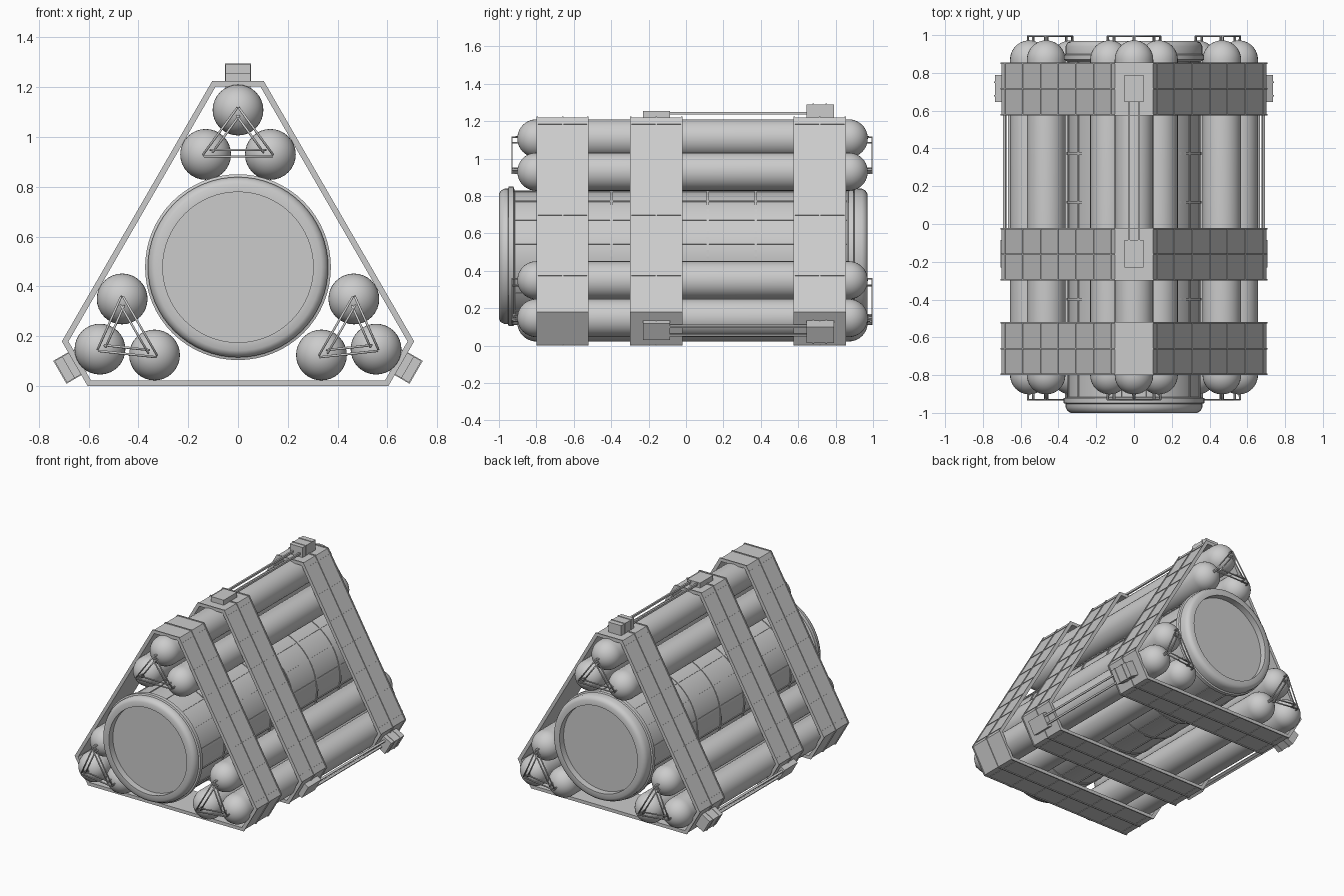
import bpy
import bmesh
from math import radians, cos, sin, pi
from mathutils import Matrix, Vector

if "Cube" in bpy.data.objects:
    bpy.data.objects.remove(bpy.data.objects["Cube"])

AXIS_Z = 0.468          # centre of the three-fold frame
CORE_Z = 0.477          # centre of the main drum
SIDE, CORNER = 0.463, 0.752   # distances from the centre to long and short band faces
TANK_R = 0.102
FRONT, BACK = -0.80, 0.87     # straight part of the tanks


def turn(degrees):
    """Frame centred on the long axis, turned around it."""
    return Matrix.Translation((0, 0, AXIS_Z)) @ Matrix.Rotation(radians(degrees), 4, 'Y')


CORNERS = {"top": turn(0), "left": turn(120), "right": turn(-120)}


def finish(name, bm, smooth=False):
    bmesh.ops.remove_doubles(bm, verts=bm.verts, dist=1e-5)
    bmesh.ops.recalc_face_normals(bm, faces=bm.faces)
    mesh = bpy.data.meshes.new(name)
    bm.to_mesh(mesh)
    bm.free()
    obj = bpy.data.objects.new(name, mesh)
    bpy.context.collection.objects.link(obj)
    if smooth:
        bpy.ops.object.select_all(action='DESELECT')
        obj.select_set(True)
        bpy.context.view_layer.objects.active = obj
        bpy.ops.object.shade_smooth_by_angle(angle=radians(35))
    return obj


def lathe(bm, profile, x, z, segments):
    """Spin (radius, y) points around a line parallel to y."""
    verts = [bm.verts.new((x + r, y, z)) for r, y in profile]
    edges = [bm.edges.new(pair) for pair in zip(verts, verts[1:])]
    bmesh.ops.spin(bm, geom=verts + edges, cent=(x, 0, z), axis=(0, 1, 0),
                   angle=2 * pi, steps=segments, use_merge=True)


def box(bm, low, high, frame=Matrix()):
    low, high = Vector(low), Vector(high)
    size = Matrix.Diagonal((high - low).to_4d())
    size[3][3] = 1
    bmesh.ops.create_cube(bm, size=1, matrix=frame @ Matrix.Translation((low + high) / 2) @ size)


def outline(inset):
    """Triangle with cut corners, moved inward by the inset."""
    a, b = SIDE - inset, CORNER - inset
    w = (a - b * 0.5) / cos(radians(30))
    return [turn(angle) @ Vector((x, 0, b)) for angle in (0, 120, 240) for x in (-w, w)]


def hoop(bm, y0, y1, outer, inner):
    """Closed band following the outline."""
    section = ((outer, y0), (outer, y1), (inner, y1), (inner, y0))
    loops = [[bm.verts.new((p.x, y, p.z)) for p in outline(i)] for i, y in section]
    for k in range(4):
        a, b = loops[k], loops[(k + 1) % 4]
        for i in range(6):
            j = (i + 1) % 6
            bm.faces.new((a[i], a[j], b[j], b[i]))


# Main drum with flanges and recessed end discs
bm = bmesh.new()
lathe(bm, [(0, -0.955), (0.302, -0.955), (0.302, -1), (0.335, -1), (0.352, -0.99),
           (0.362, -0.97), (0.362, -0.952), (0.373, -0.948), (0.373, -0.922),
           (0.352, -0.915), (0.352, 0.86), (0.371, 0.87), (0.371, 0.895),
           (0.362, 0.90), (0.362, 0.94), (0.352, 0.96), (0.335, 0.97),
           (0.302, 0.97), (0.302, 0.925), (0, 0.925)], 0, CORE_Z, 64)
finish("main_drum", bm, True)

# Thin hoops and lengthwise ribs on the drum
bm = bmesh.new()
for i in range(6):
    y = -0.655 + i * 0.257
    lathe(bm, [(0.35, y - 0.007), (0.357, y - 0.007), (0.357, y + 0.007), (0.35, y + 0.007)],
          0, CORE_Z, 64)
for i in range(16):
    frame = Matrix.Translation((0, 0, CORE_Z)) @ Matrix.Rotation((i + 0.5) * pi / 8, 4, 'Y')
    box(bm, (-0.004, -0.915, 0.345), (0.004, 0.86, 0.356), frame)
finish("drum_ribs", bm)

# Round-ended tanks, three in each corner
TANKS = [Vector((0, 0, 0.64)), Vector((0.13, 0, 0.462)), Vector((-0.13, 0, 0.462))]
arc = [i * pi / 20 for i in range(11)]
capsule = [(TANK_R * sin(a), FRONT - TANK_R * cos(a)) for a in arc]
capsule += [(TANK_R * cos(a), BACK + TANK_R * sin(a)) for a in arc]
for side, frame in CORNERS.items():
    for n, spot in enumerate(TANKS):
        p = frame @ spot
        bm = bmesh.new()
        lathe(bm, capsule, p.x, p.z, 32)
        finish(f"{side}_tank_{n + 1}", bm, True)

# Wire staples tying the tank ends together
for side, frame in CORNERS.items():
    curve = bpy.data.curves.new(f"{side}_tank_ties", 'CURVE')
    curve.dimensions = '3D'
    curve.bevel_depth = 0.005
    curve.bevel_resolution = 1
    curve.use_fill_caps = True
    centre = sum(TANKS, Vector()) / 3
    for inner, outer in ((FRONT - 0.07, -0.93), (BACK + 0.07, 0.994)):
        for n in range(3):
            a, b = TANKS[n], TANKS[(n + 1) % 3]
            along = (b - a).normalized()
            outward = ((a + b) / 2 - centre).normalized()
            for shift, trim in ((0.008, -0.005), (-0.018, 0.02)):
                p = a + outward * shift + along * trim
                q = b + outward * shift - along * trim
                path = [(p, inner), (p, outer), (q, outer), (q, inner)]
                spline = curve.splines.new('POLY')
                spline.points.add(len(path) - 1)
                for point, (v, y) in zip(spline.points, path):
                    point.co = (*(frame @ Vector((v.x, y, v.z))), 1)
    obj = bpy.data.objects.new(curve.name, curve)
    bpy.context.collection.objects.link(obj)

# Three wrap-around bands with raised rims and cross ribs
for name, y0, y1 in (("front", -0.80, -0.52), ("middle", -0.30, -0.02), ("back", 0.575, 0.855)):
    bm = bmesh.new()
    hoop(bm, y0, y1, 0, 0.018)
    finish(f"{name}_band", bm)
    bm = bmesh.new()
    for y in (y0 + 0.004, (y0 + y1) / 2, y1 - 0.004):
        hoop(bm, y - 0.004, y + 0.004, -0.005, 0.004)
    for frame in CORNERS.values():
        for i in range(-3, 4):
            x = i * 0.187
            box(bm, (x - 0.003, y0, -SIDE - 0.003), (x + 0.003, y1, -SIDE + 0.004), frame)
    finish(f"{name}_band_ribs", bm)

# Corner housings joined by twin rails
for side, frame in CORNERS.items():
    bm = bmesh.new()
    box(bm, (-0.05, 0.645, CORNER - 0.03), (0.05, 0.79, 0.822), frame)
    for y in (0.68, 0.75):
        box(bm, (-0.053, y - 0.004, CORNER), (0.053, y + 0.004, 0.826), frame)
    finish(f"{side}_large_housing", bm)
    bm = bmesh.new()
    box(bm, (-0.05, -0.23, CORNER - 0.005), (0.05, -0.085, 0.787), frame)
    finish(f"{side}_small_housing", bm)
    bm = bmesh.new()
    for x in (-0.027, 0.027):
        box(bm, (x - 0.006, -0.09, 0.768), (x + 0.006, 0.65, 0.782), frame)
    finish(f"{side}_rails", bm)
